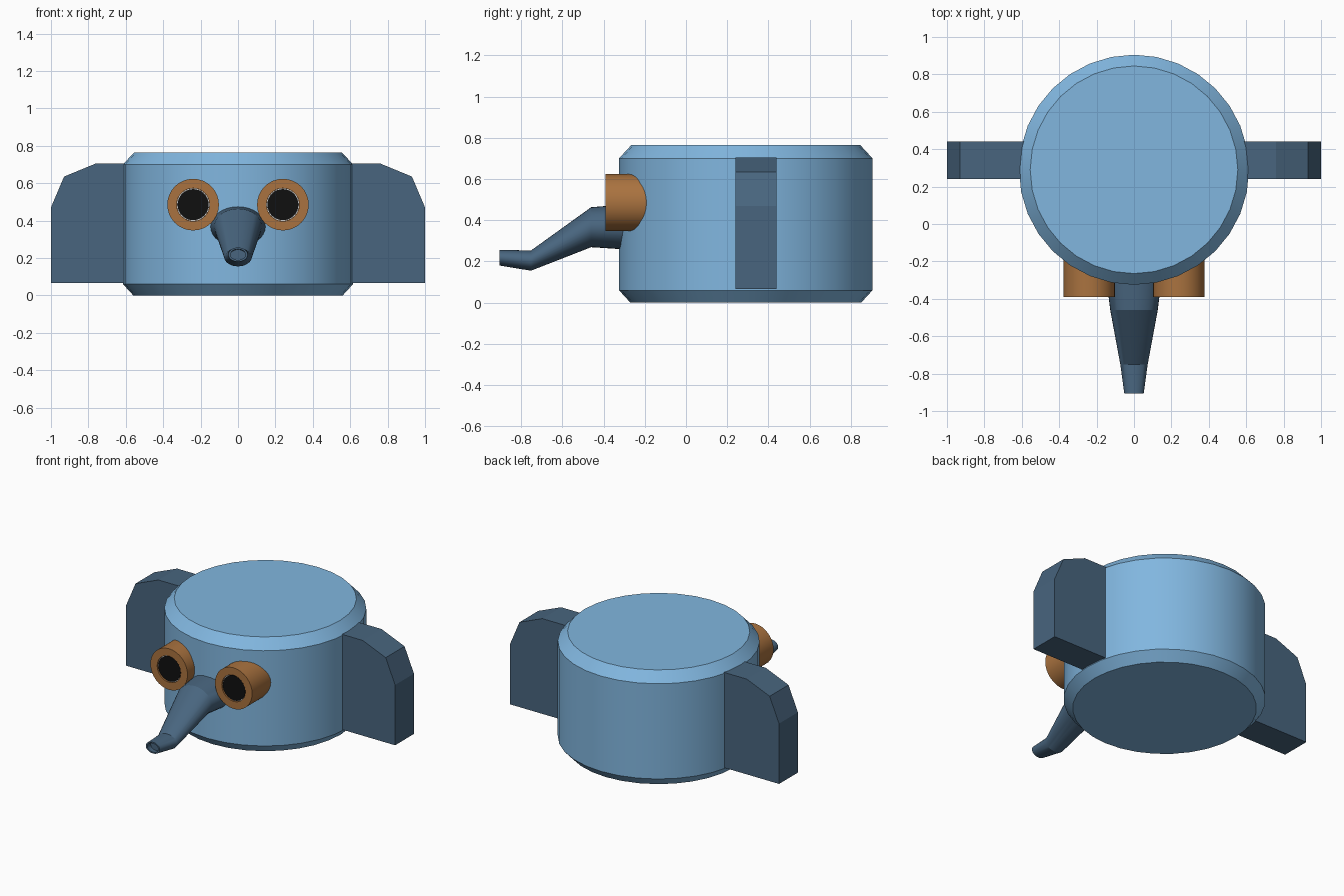
import bpy, bmesh, math
from mathutils import Vector

if "Cube" in bpy.data.objects:
    bpy.data.objects.remove(bpy.data.objects["Cube"])


def material(name, color):
    m = bpy.data.materials.new(name)
    m.diffuse_color = (*color, 1)
    m.use_nodes = True
    m.node_tree.nodes["Principled BSDF"].inputs["Base Color"].default_value = m.diffuse_color
    return m


light_blue = material("light_blue", (0.22, 0.47, 0.74))
dark_blue = material("dark_blue", (0.065, 0.13, 0.21))
orange = material("orange", (0.40, 0.17, 0.05))
white = material("white", (0.8, 0.8, 0.8))
black = material("black", (0.005, 0.005, 0.005))


def finish(bm, name, mat, smooth=True):
    bmesh.ops.recalc_face_normals(bm, faces=bm.faces)
    mesh = bpy.data.meshes.new(name)
    bm.to_mesh(mesh)
    bm.free()
    ob = bpy.data.objects.new(name, mesh)
    bpy.context.collection.objects.link(ob)
    mesh.materials.append(mat)
    if smooth:
        bpy.ops.object.select_all(action='DESELECT')
        ob.select_set(True)
        bpy.context.view_layer.objects.active = ob
        bpy.ops.object.shade_smooth_by_angle(angle=math.radians(24))
    return ob


def loft(name, rings, mat, v_axis, sides=32):
    """Skin elliptical rings (centre, x radius, second radius), capped at both ends."""
    bm = bmesh.new()
    v = Vector(v_axis)
    loops = []
    for centre, ru, rv in rings:
        loop = []
        for i in range(sides):
            a = math.tau * i / sides
            loop.append(bm.verts.new(Vector(centre) + Vector((ru * math.cos(a), 0, 0)) + v * rv * math.sin(a)))
        loops.append(loop)
    for a, b in zip(loops, loops[1:]):
        for i in range(sides):
            j = (i + 1) % sides
            bm.faces.new((a[i], a[j], b[j], b[i]))
    bm.faces.new(loops[0])
    bm.faces.new(loops[-1])
    return finish(bm, name, mat)


# Round chamfered body
loft("body", [((0, 0.29, z), r, r) for z, r in
              ((0, 0.56), (0.06, 0.615), (0.70, 0.615), (0.765, 0.555))],
     light_blue, (0, 1, 0))

# Bent tapering trunk with a hollow tip: y, z, half width, half height
trunk = [(-0.20, 0.368, 0.16, 0.116), (-0.46, 0.366, 0.127, 0.097),
         (-0.752, 0.204, 0.073, 0.049), (-0.905, 0.218, 0.052, 0.038),
         (-0.905, 0.218, 0.040, 0.029), (-0.87, 0.216, 0.040, 0.029)]
loft("trunk", [((0, y, z), w, h) for y, z, w, h in trunk], dark_blue, (0, 0, 1))

# Side slabs (ears) and eyes, mirrored left and right
ear_profile = [(0.50, 0.065), (1.0, 0.065), (1.0, 0.47),
               (0.93, 0.635), (0.76, 0.705), (0.50, 0.705)]
for side, s in (("left", -1), ("right", 1)):
    bm = bmesh.new()
    face = bm.faces.new([bm.verts.new((s * x, 0.24, z)) for x, z in ear_profile])
    ext = bmesh.ops.extrude_face_region(bm, geom=[face], use_keep_orig=True)
    bmesh.ops.translate(bm, vec=(0, 0.20, 0),
                        verts=[g for g in ext["geom"] if isinstance(g, bmesh.types.BMVert)])
    finish(bm, side + "_ear", dark_blue, smooth=False)

    def eye_part(name, profile, mat):
        loft(side + name, [((s * 0.24, y, 0.485), r, r) for y, r in profile], mat, (0, 0, 1))

    eye_part("_eye_socket", [(-0.10, 0.138), (-0.39, 0.138), (-0.39, 0.088), (-0.37, 0.088)], orange)
    eye_part("_eye_rim", [(-0.365, 0.0875), (-0.380, 0.0875)], white)
    eye_part("_eye_lens", [(-0.370, 0.083), (-0.385, 0.083)], black)
